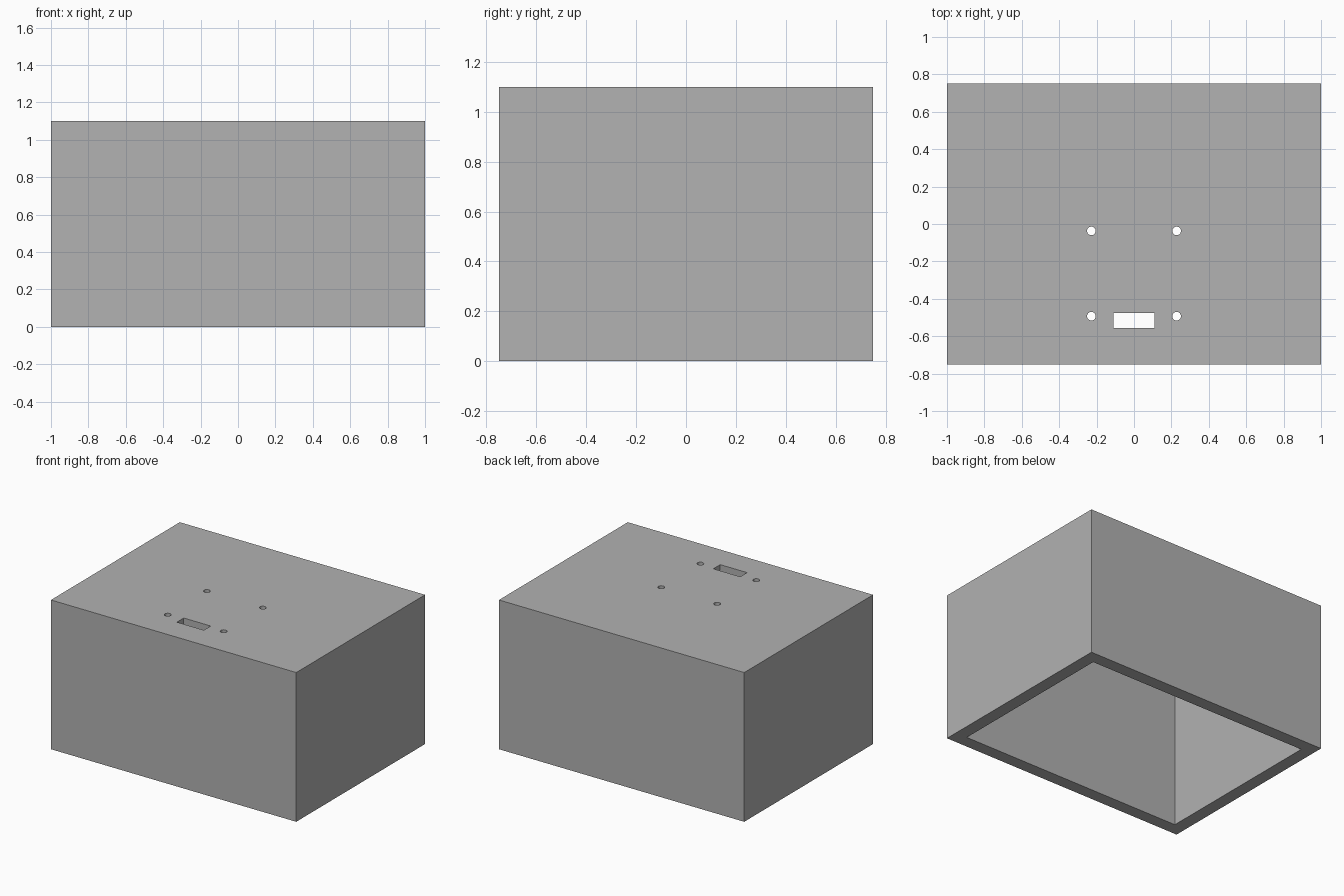
import bpy

if "Cube" in bpy.data.objects:
    bpy.data.objects.remove(bpy.data.objects["Cube"])

WALL = 0.094
SIZE = (2.0, 1.5, 1.1)

grey = bpy.data.materials.new("grey")
grey.diffuse_color = (0.445, 0.445, 0.445, 1)
grey.use_nodes = True
grey.node_tree.nodes["Principled BSDF"].inputs["Base Color"].default_value = grey.diffuse_color


def box(name, size, centre):
    bpy.ops.mesh.primitive_cube_add(size=1, location=centre)
    ob = bpy.context.object
    ob.name = name
    ob.scale = size
    bpy.ops.object.transform_apply(location=False, rotation=False, scale=True)
    ob.data.materials.append(grey)
    return ob


# Outer block
case = box("enclosure", SIZE, (0, 0, SIZE[2] / 2))

# Cavity open at the bottom, leaving four walls and the lid
inner_height = SIZE[2] - WALL
cutters = [box("cavity_cutter",
               (SIZE[0] - 2 * WALL, SIZE[1] - 2 * WALL, inner_height + 0.2),
               (0, 0, (inner_height - 0.2) / 2))]

# Rectangular slot through the lid
cutters.append(box("slot_cutter", (0.22, 0.08, 0.4), (0, -0.515, SIZE[2])))

# Four screw holes through the lid
for x in (-0.228, 0.228):
    for y in (-0.037, -0.493):
        bpy.ops.mesh.primitive_cylinder_add(vertices=32, radius=0.023, depth=0.4,
                                            location=(x, y, SIZE[2]))
        hole = bpy.context.object
        hole.name = "screw_hole_cutter"
        hole.data.materials.append(grey)
        cutters.append(hole)

# Cut the openings
bpy.context.view_layer.objects.active = case
for cutter in cutters:
    mod = case.modifiers.new(cutter.name, 'BOOLEAN')
    mod.operation = 'DIFFERENCE'
    mod.solver = 'EXACT'
    mod.object = cutter
    bpy.ops.object.modifier_apply(modifier=mod.name)
for cutter in cutters:
    bpy.data.objects.remove(cutter, do_unlink=True)
